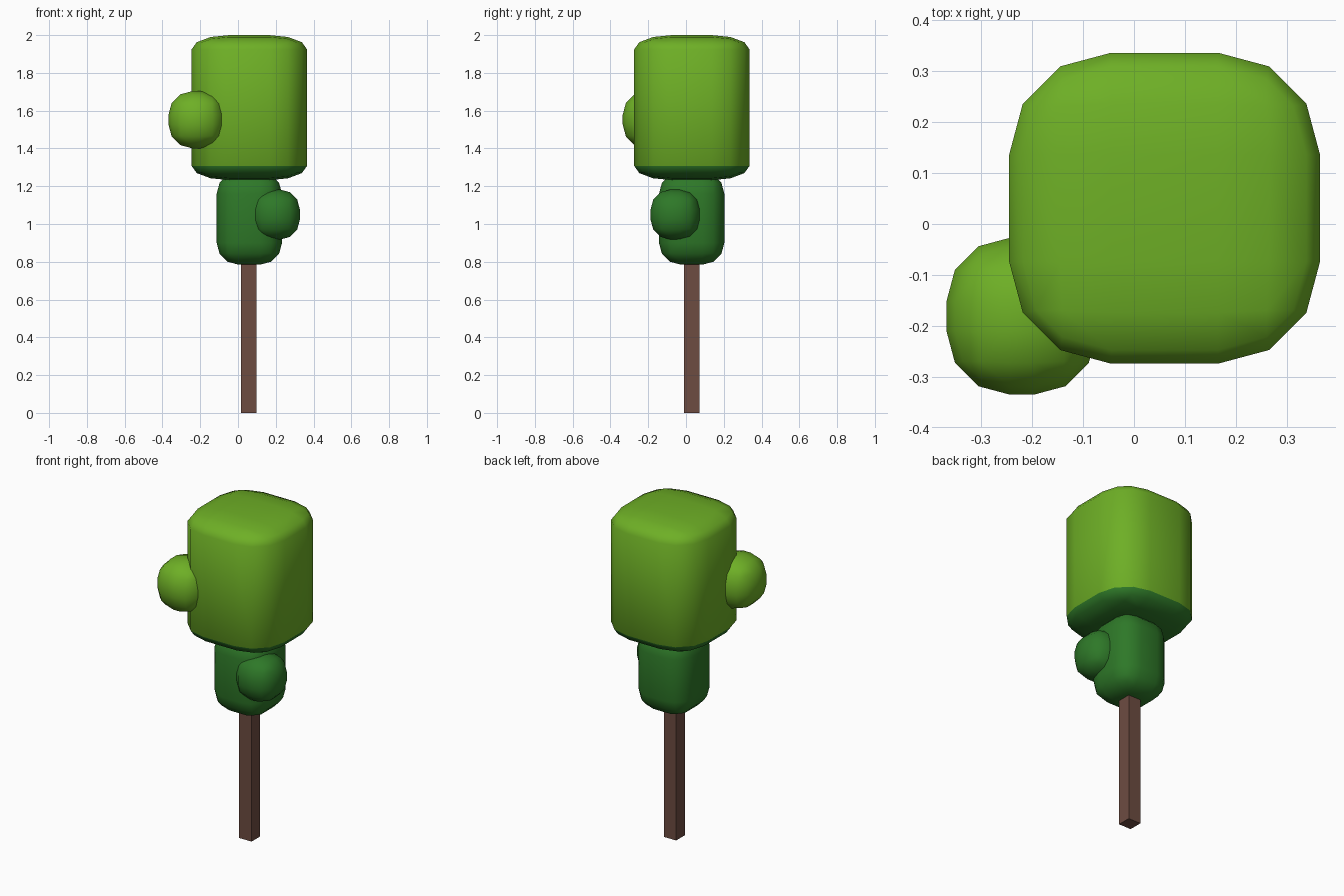
import bpy, bmesh
from mathutils import Vector

if "Cube" in bpy.data.objects:
    bpy.data.objects.remove(bpy.data.objects["Cube"])


def material(name, rgb):
    m = bpy.data.materials.new(name)
    m.diffuse_color = (*rgb, 1)
    m.use_nodes = True
    m.node_tree.nodes["Principled BSDF"].inputs["Base Color"].default_value = m.diffuse_color
    return m


LIME = material("lime_leaf", (0.155, 0.430, 0.019))
GREEN = material("dark_leaf", (0.027, 0.188, 0.021))
BROWN = material("brown_bark", (0.153, 0.072, 0.053))


def block(name, center, half, mats, radius=None, under_z=None):
    """Box with optional rounding (one radius per axis); faces below under_z get the second material."""
    bm = bmesh.new()
    bmesh.ops.create_cube(bm, size=2)
    r = Vector(radius) if radius else Vector((1, 1, 1))
    for v in bm.verts:
        v.co = Vector([v.co[i] * half[i] / r[i] for i in range(3)])
    if radius:
        bmesh.ops.bevel(bm, geom=bm.edges[:], offset=1, segments=3, profile=0.5,
                        affect='EDGES', clamp_overlap=False)
    for v in bm.verts:
        v.co = Vector([v.co[i] * r[i] + center[i] for i in range(3)])
    bmesh.ops.recalc_face_normals(bm, faces=bm.faces[:])
    for f in bm.faces:
        f.smooth = radius is not None
        if under_z is not None and f.calc_center_median().z < under_z:
            f.material_index = 1
    me = bpy.data.meshes.new(name)
    bm.to_mesh(me)
    bm.free()
    for m in mats:
        me.materials.append(m)
    ob = bpy.data.objects.new(name, me)
    bpy.context.collection.objects.link(ob)
    return ob


# Square trunk
block("trunk", (0.057, 0.031, 0.42), (0.0415, 0.0415, 0.42), [BROWN])

# Lower crown, its top tucked into the upper crown
block("lower_crown", (0.06, 0.03, 1.03), (0.173, 0.173, 0.245), [GREEN],
      radius=(0.115, 0.115, 0.115))

# Upper crown with dark underside
block("upper_crown", (0.06, 0.031, 1.616), (0.305, 0.305, 0.384), [LIME, GREEN],
      radius=(0.2, 0.2, 0.075), under_z=1.304)

# Round leaf clumps
block("upper_clump", (-0.22, -0.181, 1.552), (0.148, 0.154, 0.151), [LIME],
      radius=(0.125, 0.125, 0.125))
block("lower_clump", (0.198, -0.056, 1.05), (0.13, 0.132, 0.133), [GREEN],
      radius=(0.108, 0.108, 0.108))
